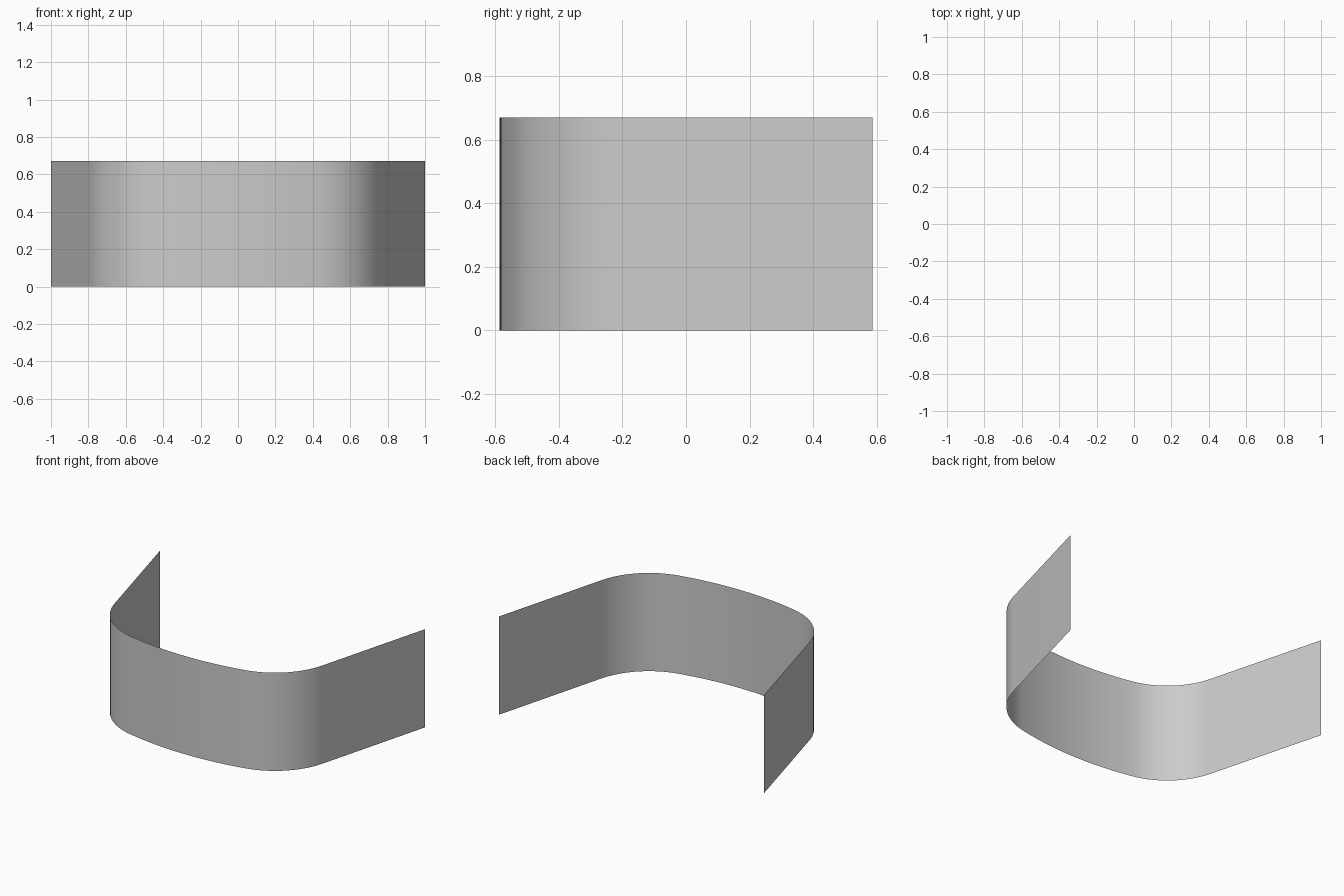
import bpy, bmesh
from math import sin, cos, asin, radians, sqrt

if "Cube" in bpy.data.objects:
    bpy.data.objects.remove(bpy.data.objects["Cube"])

HEIGHT = 0.67
HALF_Y = 0.586
r, cx, cy = 0.46, 0.342, -0.09          # corner arc radius and centre

# Large shallow front arc, tangent to the corner arcs and reaching y = -HALF_Y
k = cy + HALF_Y
R = (cx**2 + k**2 - r**2) / (2 * (k - r))
join = asin(cx / (R - r))

# Angle at which the straight arm leaves the corner (tangent to the end point)
dx, dy = 1 - cx, HALF_Y - cy
best = min((radians(50 + i * 0.02) for i in range(2000)),
           key=lambda t: abs(sin(t) * dx - cos(t) * dy - r))

# Right half of the plan curve, from the middle to the end of the arm
half = [(R * sin(join * i / 8), -HALF_Y + R - R * cos(join * i / 8)) for i in range(8)]
for i in range(17):
    t = join + (best - join) * i / 16
    half.append((cx + r * sin(t), cy - r * cos(t)))
half.append((1.0, HALF_Y))
path = [(-x, y) for x, y in reversed(half[1:])] + half

# Curved thin panel: the plan curve raised to full height
bm = bmesh.new()
low = [bm.verts.new((x, y, 0)) for x, y in path]
top = [bm.verts.new((x, y, HEIGHT)) for x, y in path]
for i in range(len(path) - 1):
    bm.faces.new((low[i], low[i + 1], top[i + 1], top[i])).smooth = True
mesh = bpy.data.meshes.new("curved_panel")
bm.to_mesh(mesh)
bm.free()
panel = bpy.data.objects.new("curved_panel", mesh)
bpy.context.collection.objects.link(panel)
